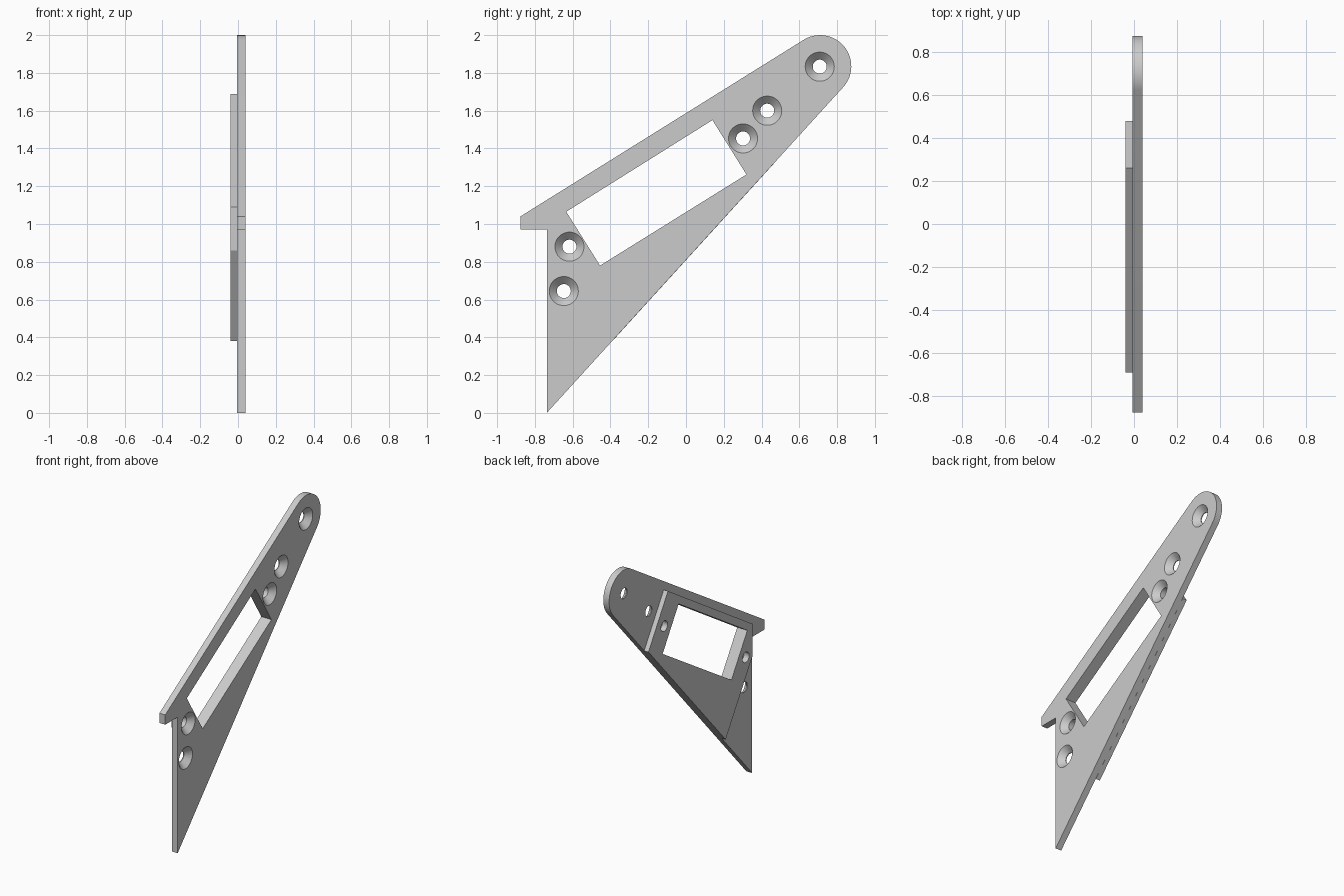
import bpy
import bmesh
from math import sin, cos, pi, radians

default = bpy.data.objects.get("Cube")
if default:
    bpy.data.objects.remove(default)

BACK, STEP, FACE = -0.04, -0.006, 0.04   # pad back, joint plane, countersunk face
HOLE_R, SINK_R, SINK_DEPTH = 0.037, 0.077, 0.04
SEGMENTS = 48

grey = bpy.data.materials.new("light grey")
grey.use_nodes = True
grey.diffuse_color = (0.6, 0.6, 0.6, 1)
grey.node_tree.nodes["Principled BSDF"].inputs["Base Color"].default_value = (0.6, 0.6, 0.6, 1)


def loft(bm, rings):
    """Skin a closed solid through rings of equal point count."""
    loops = [[bm.verts.new(p) for p in ring] for ring in rings]
    n = len(loops[0])
    for a, b in zip(loops, loops[1:]):
        for i in range(n):
            j = (i + 1) % n
            bm.faces.new((a[i], a[j], b[j], b[i]))
    bm.faces.new(loops[0][::-1])
    bm.faces.new(loops[-1])


def slab(bm, outline, x0, x1):
    loft(bm, [[(x, y, z) for y, z in outline] for x in (x0, x1)])


def circle(x, y, z, r):
    steps = [2 * pi * i / SEGMENTS for i in range(SEGMENTS)]
    return [(x, y + r * cos(a), z + r * sin(a)) for a in steps]


def make_object(name, bm):
    bmesh.ops.recalc_face_normals(bm, faces=bm.faces[:])
    mesh = bpy.data.meshes.new(name)
    bm.to_mesh(mesh)
    bm.free()
    mesh.materials.append(grey)
    obj = bpy.data.objects.new(name, mesh)
    bpy.context.collection.objects.link(obj)
    return obj


# Cutter: slanted window and countersunk screw holes
bm = bmesh.new()
slab(bm, [(0.14, 1.55), (-0.634, 1.065), (-0.455, 0.78), (0.32, 1.262)], -0.1, 0.1)
for y, z in [(0.708, 1.833), (0.43, 1.6), (0.302, 1.453), (-0.617, 0.88), (-0.647, 0.645)]:
    loft(bm, [circle(x, y, z, r) for x, r in (
        (-0.1, HOLE_R), (FACE - SINK_DEPTH, HOLE_R), (FACE, SINK_R), (0.1, SINK_R))])
cutter = make_object("opening_cutter", bm)
cutter.hide_render = True

# Main plate: pointed foot, rounded upper end and small front tab
start, end = radians(-42.3), radians(122)
nose = [start + (end - start) * i / 32 for i in range(33)]
bm = bmesh.new()
slab(bm, [(-0.737, 0)] + [(0.71 + 0.165 * cos(a), 1.835 + 0.165 * sin(a)) for a in nose]
     + [(-0.877, 1.04), (-0.877, 0.97), (-0.737, 0.97)], STEP, FACE)
plate = make_object("main_plate", bm)

# Raised pad behind the window, flush with the diagonal edge
bm = bmesh.new()
slab(bm, [(-0.39, 0.38), (0.48, 1.336), (0.26, 1.687), (-0.692, 1.09), (-0.692, 0.86)], BACK, STEP)
pad = make_object("backing_pad", bm)

# Cut the openings and shade
for obj in (plate, pad):
    cut = obj.modifiers.new("openings", 'BOOLEAN')
    cut.operation = 'DIFFERENCE'
    cut.solver = 'EXACT'
    cut.object = cutter
    bpy.ops.object.select_all(action='DESELECT')
    obj.select_set(True)
    bpy.context.view_layer.objects.active = obj
    bpy.ops.object.modifier_apply(modifier=cut.name)
    bpy.ops.object.shade_smooth_by_angle(angle=radians(25))
bpy.data.objects.remove(cutter)
